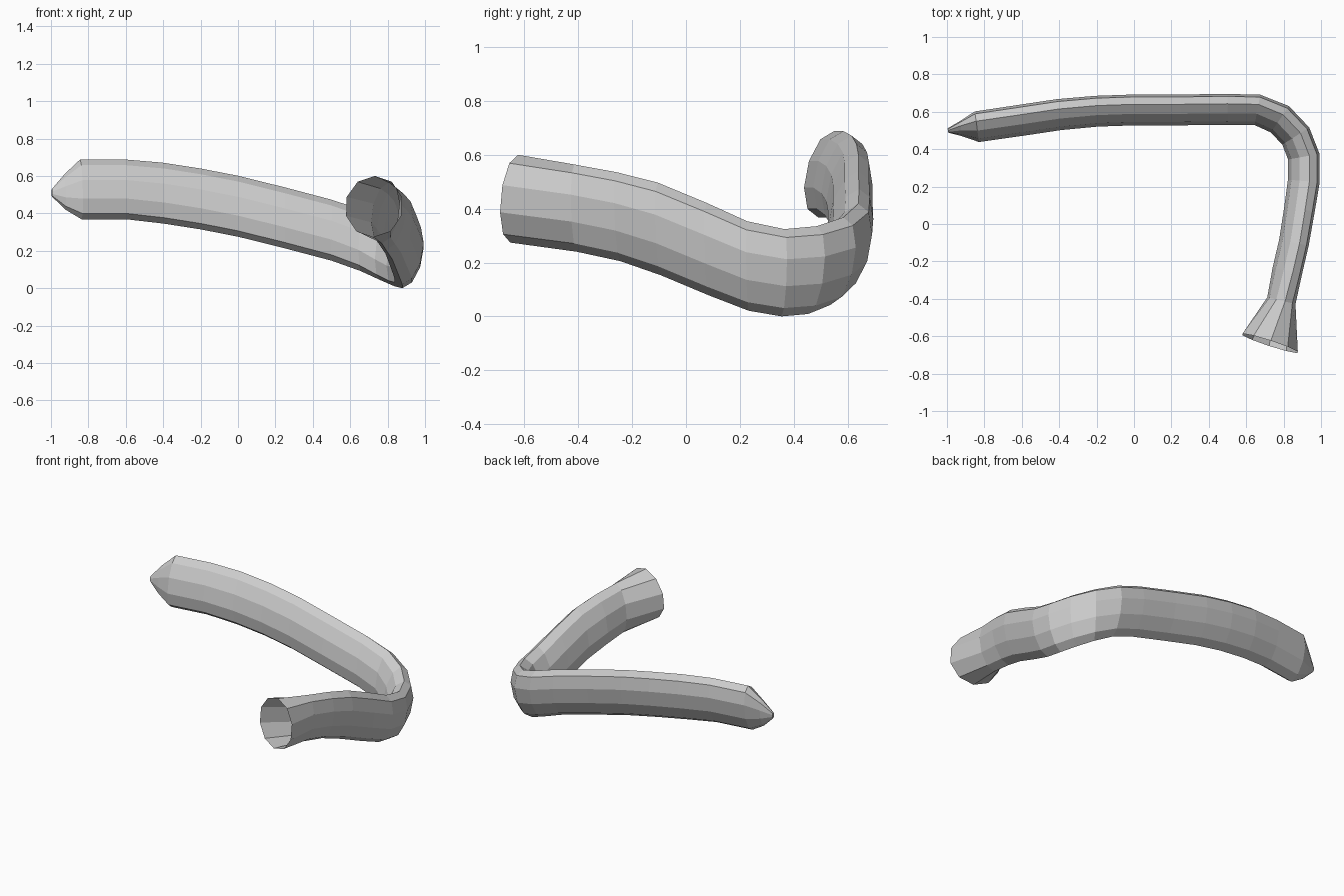
import bpy, bmesh, math
from mathutils import Vector

SIDES = 10
# Stations along the tube: x, y, z, half width, half height, outward lean of the top
stations = [
    (-0.995, 0.50, 0.51, 0.012, 0.02, 0.0),
    (-0.925, 0.51, 0.515, 0.038, 0.095, 0.015),
    (-0.84, 0.52, 0.528, 0.077, 0.16, 0.03),
    (-0.60, 0.555, 0.528, 0.078, 0.16, 0.03),
    (-0.40, 0.585, 0.508, 0.078, 0.163, 0.03),
    (-0.20, 0.603, 0.477, 0.077, 0.163, 0.03),
    (0.00, 0.61, 0.438, 0.077, 0.163, 0.03),
    (0.25, 0.61, 0.376, 0.077, 0.163, 0.03),
    (0.50, 0.613, 0.31, 0.077, 0.163, 0.03),
    (0.66, 0.61, 0.255, 0.077, 0.163, 0.03),
    (0.78, 0.56, 0.205, 0.08, 0.163, 0.03),
    (0.865, 0.47, 0.172, 0.08, 0.163, 0.03),
    (0.908, 0.36, 0.162, 0.08, 0.162, 0.03),
    (0.908, 0.23, 0.187, 0.08, 0.166, 0.03),
    (0.885, 0.08, 0.25, 0.077, 0.172, 0.03),
    (0.855, -0.10, 0.325, 0.075, 0.172, 0.03),
    (0.82, -0.25, 0.37, 0.075, 0.165, 0.03),
    (0.788, -0.41, 0.402, 0.075, 0.162, 0.02),
    (0.727, -0.638, 0.437, 0.163, 0.163, 0.0),
]

# Flat-sided tube: closed at the pointed tip, open at the flared mouth
bm = bmesh.new()
rings = []
for i, (x, y, z, w, h, lean) in enumerate(stations):
    a = Vector(stations[max(i - 1, 0)][:2])
    b = Vector(stations[min(i + 1, len(stations) - 1)][:2])
    t = (b - a).normalized()
    if i == len(stations) - 1:
        t = Vector((-0.31, -0.95)).normalized()
    out = Vector((-t.y, t.x, 0))
    fwd = Vector((t.x, t.y, 0))
    tilt = 0.015 if i == len(stations) - 1 else 0.0
    ring = []
    for k in range(SIDES):
        ang = 2 * math.pi * k / SIDES
        s, c = math.sin(ang), math.cos(ang)
        p = Vector((x, y, z + h * c)) + out * (w * s + lean * c) - fwd * tilt * c
        ring.append(bm.verts.new(p))
    rings.append(ring)

for r0, r1 in zip(rings, rings[1:]):
    for k in range(SIDES):
        j = (k + 1) % SIDES
        bm.faces.new((r0[k], r0[j], r1[j], r1[k]))
bm.faces.new(rings[0])
bmesh.ops.recalc_face_normals(bm, faces=bm.faces[:])

mesh = bpy.data.meshes.new("bent_tube")
bm.to_mesh(mesh)
bm.free()
tube = bpy.data.objects.new("bent_tube", mesh)
bpy.context.collection.objects.link(tube)
